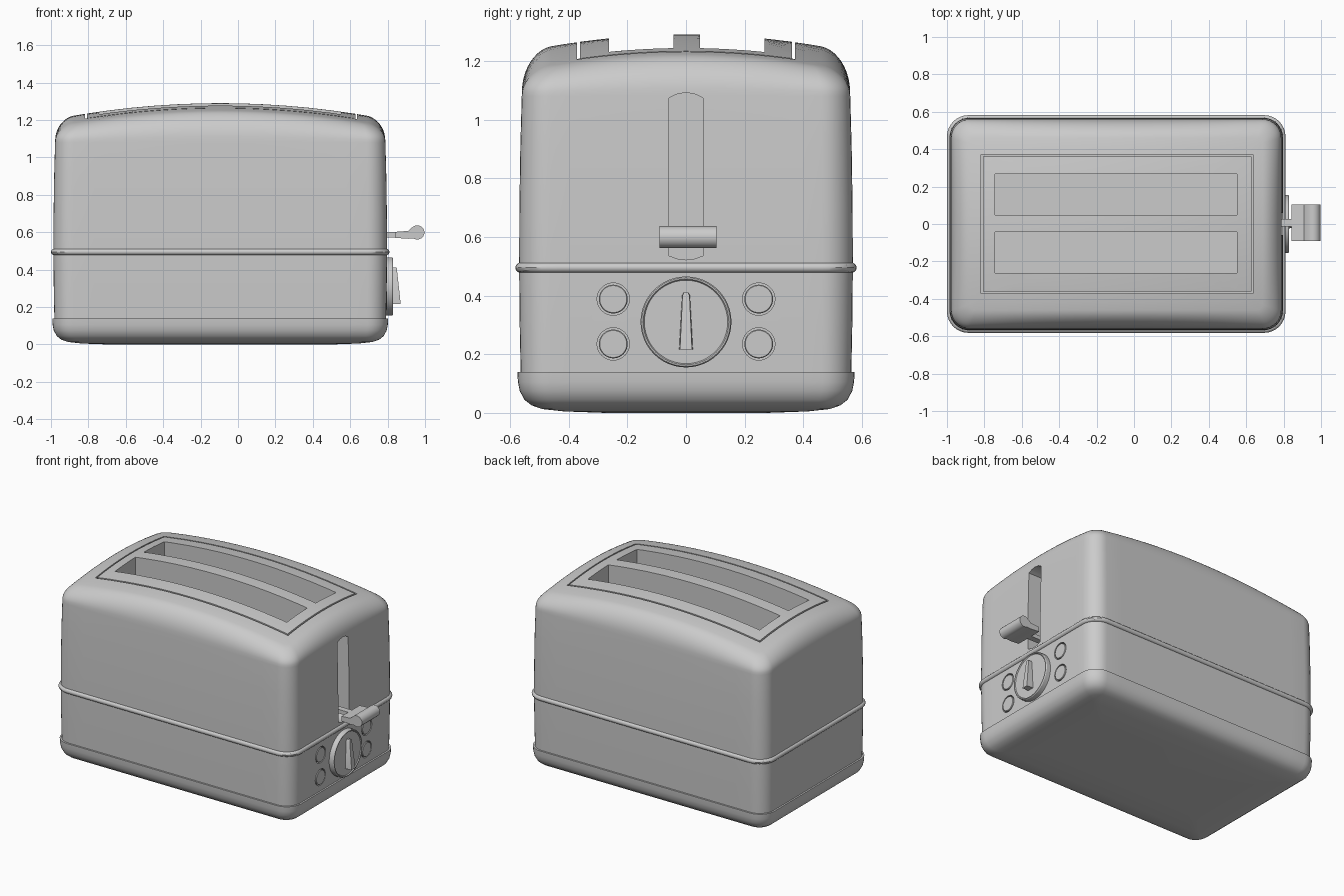
import bpy, bmesh
from math import sin, cos, pi
from mathutils import Vector

if "Cube" in bpy.data.objects:
    bpy.data.objects.remove(bpy.data.objects["Cube"])

grey = bpy.data.materials.new("plain grey")
grey.use_nodes = True
grey.diffuse_color = (0.6, 0.6, 0.6, 1)
grey.node_tree.nodes["Principled BSDF"].inputs["Base Color"].default_value = (0.6, 0.6, 0.6, 1)

CX, HX, HY = -0.095, 0.898, 0.575   # shell centre and half sizes
CORNER, SHOULDER_Z = 0.11, 1.08


def loft(name, rings, wrap=False):
    """Skin a list of equal rings; cap the ends unless the loop wraps."""
    bm = bmesh.new()
    loops = [[bm.verts.new(p) for p in ring] for ring in rings]
    pairs = list(zip(loops, loops[1:]))
    if wrap:
        pairs.append((loops[-1], loops[0]))
    else:
        bm.faces.new(loops[0][::-1])
        bm.faces.new(loops[-1])
    for a, b in pairs:
        n = len(a)
        for i in range(n):
            j = (i + 1) % n
            bm.faces.new((a[i], a[j], b[j], b[i]))
    bmesh.ops.recalc_face_normals(bm, faces=bm.faces)
    mesh = bpy.data.meshes.new(name)
    bm.to_mesh(mesh)
    bm.free()
    mesh.materials.append(grey)
    ob = bpy.data.objects.new(name, mesh)
    bpy.context.collection.objects.link(ob)
    return ob


def outline(inset, z):
    """Rounded rectangle around the shell; z may be a function of x and y."""
    hx, hy = HX - inset, HY - inset
    r = max(CORNER - 0.7 * inset, 0.03)
    corners = []
    for k, (sx, sy) in enumerate(((1, 1), (-1, 1), (-1, -1), (1, -1))):
        c = Vector((sx * (hx - r), sy * (hy - r)))
        corners.append([c + r * Vector((cos(a), sin(a)))
                        for a in [(k + i / 8) * pi / 2 for i in range(9)]])
    flat = []
    for k in range(4):
        flat += corners[k]
        a, b = corners[k][-1], corners[(k + 1) % 4][0]
        flat += [a.lerp(b, i / 14) for i in range(1, 14)]
    return [Vector((p.x + CX, p.y, z(p.x, p.y) if callable(z) else z)) for p in flat]


def crown(x, y):
    return 1.29 - 0.109 * x * x - 0.19 * y * y


def box(name, x0, x1, y0, y1, z0, z1):
    return loft(name, [[(x0, y0, z), (x1, y0, z), (x1, y1, z), (x0, y1, z)] for z in (z0, z1)])


def turned(name, y, z, profile):
    """Lathe (radius, x) pairs around an axis along x."""
    return loft(name, [[(x, y + r * cos(i * pi / 24), z + r * sin(i * pi / 24))
                        for i in range(48)] for r, x in profile])


def cut(target, cutter):
    mod = target.modifiers.new("cut", 'BOOLEAN')
    mod.operation, mod.solver, mod.object = 'DIFFERENCE', 'EXACT', cutter
    bpy.context.view_layer.objects.active = target
    bpy.ops.object.modifier_apply(modifier=mod.name)
    bpy.data.objects.remove(cutter)


def smooth(*obs):
    bpy.ops.object.select_all(action='DESELECT')
    for ob in obs:
        ob.select_set(True)
    bpy.context.view_layer.objects.active = obs[0]
    bpy.ops.object.shade_smooth_by_angle(angle=0.55)


# Shell: barrelled walls, soft shoulder, crowned top
rings = [outline(i, z) for z, i in
         ((0.1, 0.012), (0.3, 0.008), (0.5, 0.006), (0.7, 0.007), (0.9, 0.01), (SHOULDER_Z, 0.015))]
for k in range(1, 11):
    a = k / 10 * pi / 2
    lift = sin(a) ** 0.85
    rings.append(outline(0.015 + 0.1 * (1 - cos(a)),
                         lambda x, y: SHOULDER_Z + (crown(x, y) - SHOULDER_Z) * lift))
rim = rings[-1]
for s in (0.9, 0.75, 0.6, 0.45, 0.3, 0.15, 0.03):
    rings.append([Vector((CX + (p.x - CX) * s, p.y * s, crown((p.x - CX) * s, p.y * s))) for p in rim])
shell = loft("shell", rings)

# Narrow groove framing the top panel
frame = box("groove_cutter", -0.817, 0.637, -0.371, 0.371, 1.18, 1.5)
cut(frame, box("groove_core", -0.807, 0.627, -0.361, 0.361, 1.1, 1.6))
cut(shell, frame)

# Two bread slots
for y0 in (-0.263, 0.047):
    cut(shell, box("slot_cutter", -0.742, 0.552, y0, y0 + 0.22, 0.25, 1.5))

# Lever slot with bowed ends
track = [(0.058 * t, 1.092 - 0.018 * t * t) for t in (1, 0.5, 0, -0.5, -1)]
track += [(0.058 * t, 0.522 + 0.014 * t * t) for t in (-1, -0.5, 0, 0.5, 1)]
cut(shell, loft("track_cutter", [[(x, y, z) for y, z in track] for x in (0.62, 0.9)]))

# Flush round buttons in thin gaps
buttons = []
for side, y in (("left", 0.248), ("right", -0.248)):
    for level, z in (("lower", 0.235), ("upper", 0.388)):
        cut(shell, turned("button_cutter", y, z, ((0.055, 0.77), (0.055, 0.85))))
        buttons.append(turned(f"{level}_{side}_button", y, z,
                              ((0.049, 0.76), (0.049, 0.794), (0.046, 0.797))))

# Base tray with rounded underside
base = loft("base", [outline(i, z) for z, i in
                     ((0, 0.3), (0.005, 0.16), (0.013, 0.085), (0.026, 0.048), (0.045, 0.024),
                      (0.075, 0.008), (0.105, 0.002), (0.14, 0))])

# Raised band around the waist
band = loft("waist_band", [outline(0.01 - 0.017 * cos(a), 0.495 + 0.017 * sin(a))
                           for a in [i * pi / 6 for i in range(12)]], wrap=True)

# Dial with a raised rim and a tapered pointer
dial = turned("dial", 0, 0.31, ((0.155, 0.78), (0.155, 0.824), (0.151, 0.83), (0.146, 0.83),
                                (0.142, 0.824), (0.01, 0.824)))
pointer_shape = [(0.024, 0.216), (0.014, 0.4), (0.008, 0.411), (-0.008, 0.411), (-0.014, 0.4), (-0.024, 0.216)]
pointer = loft("dial_pointer", [[(0.815, y, z) for y, z in pointer_shape],
                                [(0.87 - 0.11 * (z - 0.216), y * 0.85, z) for y, z in pointer_shape]])

# Lever: thin neck and a paddle with a rounded tip
neck = box("lever_neck", 0.64, 0.86, -0.014, 0.026, 0.573, 0.6)
paddle = [(0.842, 0.57), (0.91, 0.565)]
paddle += [(0.958 + 0.039 * cos(a), 0.599 + 0.038 * sin(a)) for a in [(-0.68 + i * 0.125) * pi for i in range(12)]]
paddle += [(0.91, 0.607), (0.842, 0.602)]
handle = loft("lever_handle", [[(x, y, z) for x, z in paddle] for y in (-0.09, 0.104)])

smooth(shell, base, band, dial, pointer, neck, handle, *buttons)
